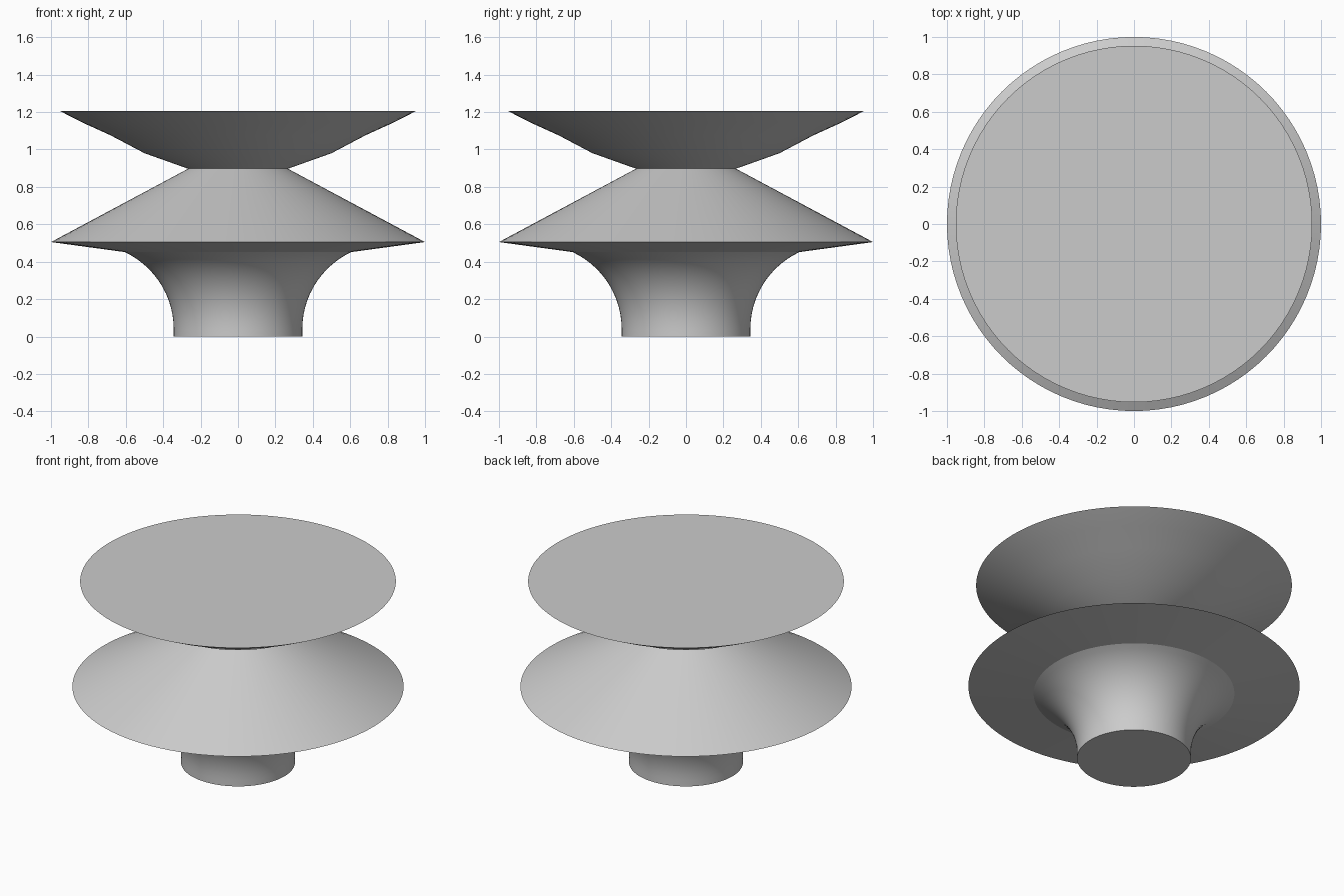
import bpy
import bmesh
from math import cos, sin, radians, tau

SEGMENTS = 96

old = bpy.data.objects.get("Cube")
if old:
    bpy.data.objects.remove(old, do_unlink=True)

# Plain grey material
grey = bpy.data.materials.new("plain grey")
grey.use_nodes = True
colour = (0.6, 0.6, 0.6, 1)
grey.diffuse_color = colour
grey.node_tree.nodes["Principled BSDF"].inputs["Base Color"].default_value = colour


def lathe(name, profile):
    """Turn a radius/height profile, bottom to top, into a solid of revolution."""
    bm = bmesh.new()
    rings = [[bm.verts.new((r * cos(tau * i / SEGMENTS), r * sin(tau * i / SEGMENTS), z))
              for i in range(SEGMENTS)] for r, z in profile]
    for low, high in zip(rings, rings[1:]):
        for i in range(SEGMENTS):
            j = (i + 1) % SEGMENTS
            bm.faces.new((low[i], low[j], high[j], high[i]))
    bm.faces.new(rings[0][::-1])
    bm.faces.new(rings[-1])
    mesh = bpy.data.meshes.new(name)
    bm.to_mesh(mesh)
    bm.free()
    mesh.materials.append(grey)
    obj = bpy.data.objects.new(name, mesh)
    bpy.context.collection.objects.link(obj)
    bpy.ops.object.select_all(action="DESELECT")
    obj.select_set(True)
    bpy.context.view_layer.objects.active = obj
    bpy.ops.object.shade_smooth_by_angle(angle=radians(15))
    return obj


# Concave flare of the foot, an arc rising from vertical
flare_radius, start_z, base_r = 0.454, 0.04, 0.344
flare = [(base_r + flare_radius * (1 - cos(radians(a))),
          start_z + flare_radius * sin(radians(a))) for a in range(0, 66, 5)]

# Foot, wide rim, cone, neck and dish in one turned profile
lathe("turned_pedestal", [(base_r, 0)] + flare + [
    (1.0, 0.505), (0.267, 0.897),
    (0.5, 0.98), (0.68, 1.075), (0.83, 1.143), (0.953, 1.206)])
